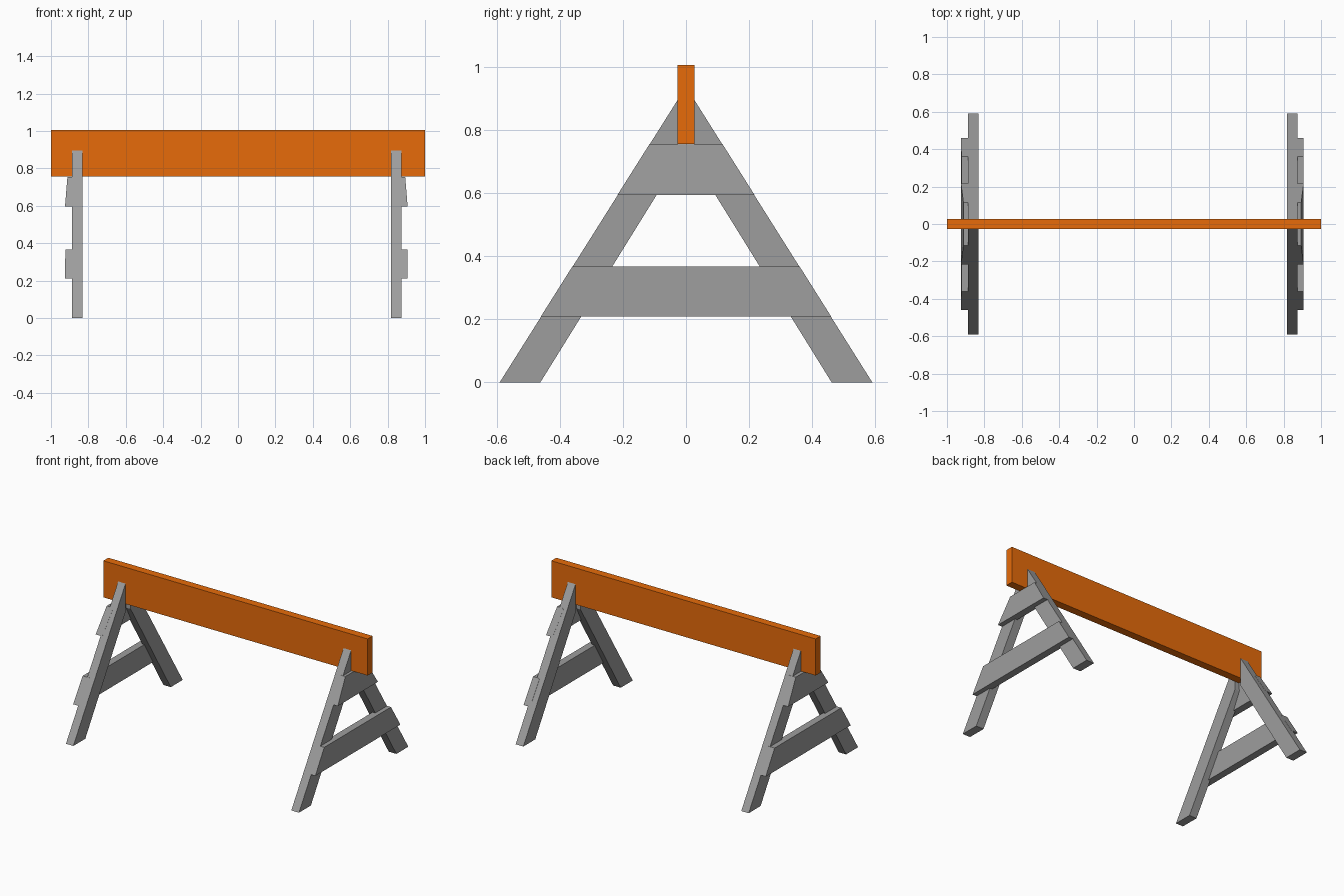
import bpy
import bmesh

if "Cube" in bpy.data.objects:
    bpy.data.objects.remove(bpy.data.objects["Cube"])


def paint(name, color):
    mat = bpy.data.materials.new(name)
    mat.diffuse_color = (*color, 1)
    mat.use_nodes = True
    mat.node_tree.nodes["Principled BSDF"].inputs["Base Color"].default_value = mat.diffuse_color
    return mat


ORANGE = paint("orange_paint", (0.8, 0.148, 0.003))
GREY = paint("dark_grey_paint", (0.34, 0.34, 0.34))


def prism(name, profile, x_pairs, material):
    """Solid from a (y, z) profile; x_pairs gives (x0, x1) at each profile point."""
    bm = bmesh.new()
    near = [bm.verts.new((x[0], y, z)) for (y, z), x in zip(profile, x_pairs)]
    far = [bm.verts.new((x[1], y, z)) for (y, z), x in zip(profile, x_pairs)]
    bm.faces.new(near)
    bm.faces.new(far[::-1])
    for i in range(len(profile)):
        j = (i + 1) % len(profile)
        bm.faces.new((near[i], far[i], far[j], near[j]))
    bmesh.ops.recalc_face_normals(bm, faces=bm.faces)
    mesh = bpy.data.meshes.new(name)
    bm.to_mesh(mesh)
    bm.free()
    mesh.materials.append(material)
    obj = bpy.data.objects.new(name, mesh)
    bpy.context.collection.objects.link(obj)


def outer(z):
    """Half width of the A-frame at height z."""
    return 0.591 - z * (0.591 - 0.027) / 0.895


def brace(name, z0, z1, bottom_x, top_x):
    """Board across the A-frame, ends trimmed just proud of the legs."""
    w0, w1 = outer(z0) + 0.001, outer(z1) + 0.001
    profile = [(-w0, z0), (w0, z0), (w1, z1), (-w1, z1)]
    prism(name, profile, [bottom_x, bottom_x, top_x, top_x], GREY)


# Horizontal barrier plank
half = 0.027
prism("top_beam",
      [(-half, 0.756), (half, 0.756), (half, 1.006), (-half, 1.006)],
      [(-1, 1)] * 4, ORANGE)

# A-frame at each end: direction, leg inner x, leg outer x, brace outer face x
for side, s, xi, xo, xb in (("left", -1, 0.832, 0.888, 0.925),
                            ("right", 1, 0.817, 0.875, 0.907)):
    # Slanted legs, cut flat at the floor and against the plank
    for end, d in (("front", -1), ("back", 1)):
        leg = [(0.591 * d, 0), (half * d, 0.895), (half * d, 0.701), (0.462 * d, 0)]
        prism(f"{side}_{end}_leg", leg, [(s * xi, s * xo)] * 4, GREY)

    # Cross braces let into the outer face; the upper one leans slightly inwards
    t = 0.05
    brace(f"{side}_lower_brace", 0.21, 0.367,
          (s * (xb - t), s * xb), (s * (xb - t - 0.002), s * (xb - 0.002)))
    brace(f"{side}_upper_brace", 0.595, 0.755,
          (s * (xb - t), s * xb), (s * (xb - t - 0.013), s * (xb - 0.013)))
